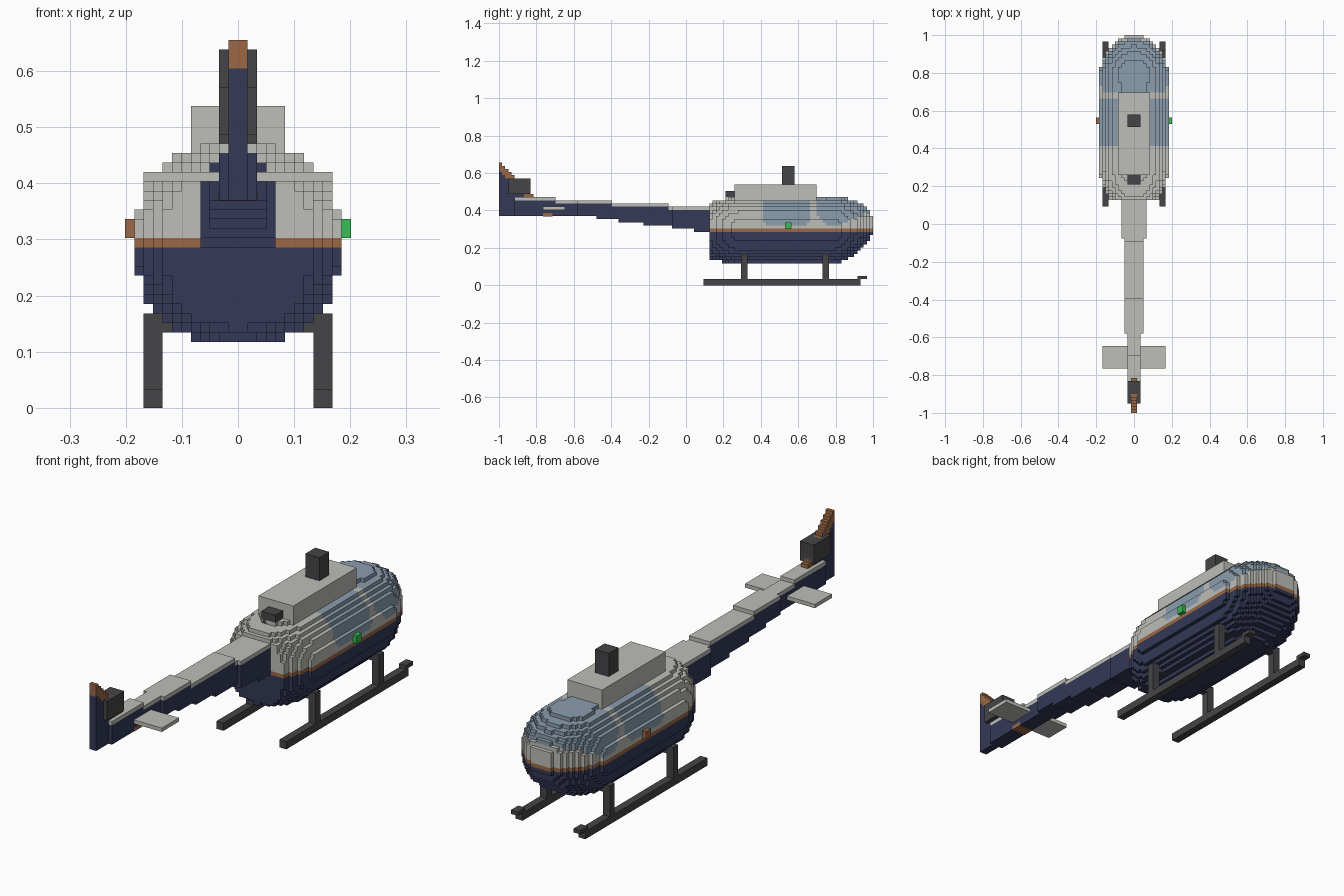
import bpy, bmesh

V = 2 / 119  # block size; lengthwise blocks count from the tail (0) to the nose (119)

cube = bpy.data.objects.get("Cube")
if cube:
    bpy.data.objects.remove(cube, do_unlink=True)


def material(name, rgb):
    m = bpy.data.materials.new(name)
    m.diffuse_color = (*rgb, 1)
    m.use_nodes = True
    bsdf = m.node_tree.nodes["Principled BSDF"]
    bsdf.inputs["Base Color"].default_value = (*rgb, 1)
    bsdf.inputs["Roughness"].default_value = 0.8
    return m


NAVY = material("navy", (0.033, 0.040, 0.093))
GREY = material("light_grey", (0.51, 0.51, 0.48))
ORANGE = material("orange", (0.33, 0.14, 0.06))
GLASS = material("glass_blue", (0.26, 0.34, 0.42))
DARK = material("dark_grey", (0.06, 0.06, 0.064))
GREEN = material("green", (0.04, 0.51, 0.09))


def finish(name, bm, mats):
    mesh = bpy.data.meshes.new(name)
    bm.to_mesh(mesh)
    bm.free()
    for m in mats:
        mesh.materials.append(m)
    ob = bpy.data.objects.new(name, mesh)
    bpy.context.collection.objects.link(ob)
    return ob


def boxes(name, mat, specs):
    """One object from boxes (x0, x1, k0, k1, z0, z1) in block units."""
    bm = bmesh.new()
    for x0, x1, k0, k1, z0, z1 in specs:
        for v in bmesh.ops.create_cube(bm, size=1)["verts"]:
            v.co.x = (x0 if v.co.x < 0 else x1) * V
            v.co.y = (k0 if v.co.y < 0 else k1) * V - 1
            v.co.z = (z0 if v.co.z < 0 else z1) * V
    return finish(name, bm, [mat])


# Fuselage: a blocky rounded body, cut flat at the rear
def scales(y):
    """Width and height scale of the cross-section at y."""
    if y > 0.79:
        s = max(0.01, 1 - ((y - 0.79) / 0.217) ** 1.8) ** 0.55
        return s, s
    if y < 0.30:
        s = (1 - ((0.30 - y) / 0.24) ** 2) ** 0.5
        return s, s ** 0.5
    return 1, 1


def solid_cells():
    cells = set()
    for k in range(67, 119):
        y = (k + 0.5) * V - 1
        sw, sh = scales(y)
        zc = 17.4 + 1.8 * max(0, (y - 0.6) / 0.4) ** 3
        for z in range(6, 29):
            w = abs(z + 0.5 - zc) / (10.5 * sh)
            for x in range(11):
                if (((x + 0.5) / (10.8 * sw)) ** 2.5 + w ** 2.5) < 1:
                    cells.update({(x, k, z), (-1 - x, k, z)})
    return cells


def cell_colour(k, z):
    """0 navy, 1 light grey, 2 orange, 3 glass."""
    if z < 17:
        return 0
    if z == 17:
        return 2
    if 84 <= k <= 98:
        trim = 1 if k in (84, 98) else 0
        return 3 if z >= 19 + trim else 1
    if k >= 101:
        sill = 19 + max(0, 104 - k) + max(0, k - 108) * 0.4
        return 3 if z >= sill else 1
    return 1


def build_fuselage():
    cells = solid_cells()
    bm = bmesh.new()
    verts = {}

    def vert(p):
        if p not in verts:
            verts[p] = bm.verts.new((p[0] * V, p[1] * V - 1, p[2] * V))
        return verts[p]

    for c in cells:
        for axis in range(3):
            for side in (0, 1):
                n = list(c)
                n[axis] += 2 * side - 1
                if tuple(n) in cells:
                    continue
                a, b = (axis + 1) % 3, (axis + 2) % 3
                ring = []
                for da, db in ((0, 0), (1, 0), (1, 1), (0, 1)):
                    p = list(c)
                    p[axis] += side
                    p[a] += da
                    p[b] += db
                    ring.append(vert(tuple(p)))
                f = bm.faces.new(ring if side else ring[::-1])
                f.material_index = cell_colour(c[1], c[2])
    finish("fuselage", bm, [NAVY, GREY, ORANGE, GLASS])


build_fuselage()

# Engine housing, rotor mast and exhaust
boxes("engine_housing", GREY, [(-5, 5, 75, 101, 25, 32)])
boxes("rotor_mast", DARK, [(-2, 2, 90, 94, 32, 38)])
boxes("exhaust", DARK, [(-2, 2, 72, 75, 26, 30)])

# Tail boom: stepped segments (k0, k1, half width, bottom, top)
boom = [(62, 67, 4, 17, 25), (55, 62, 4, 18, 25), (54, 55, 3, 19, 25),
        (46, 54, 3, 19, 26), (38, 46, 3, 20, 26), (36, 38, 3, 21, 26),
        (31, 36, 3, 21, 27), (25, 31, 3, 22, 27), (18, 25, 2, 22, 27),
        (5, 18, 2, 22, 28)]
boxes("boom_lower", NAVY, [(-w, w, a, b, lo, hi - 1) for a, b, w, lo, hi in boom])
boxes("boom_top", GREY, [(-w, w, a, b, hi - 1, hi) for a, b, w, lo, hi in boom])

# Tail fin with a stepped orange leading edge
boxes("tail_fin", NAVY, [(-1, 1, k, k + 1, 22, 36 - k) for k in range(12)])
boxes("fin_edge", ORANGE, [(-1, 1, k, k + 1, 36 - k, 39 - k) for k in range(12)])
boxes("tail_rotor_hub", DARK, [(-2, 2, 3, 10, 29, 34)])
boxes("stabilizer", GREY, [(-10, 10, 14, 21, 24, 25)])
boxes("tail_bumper", ORANGE, [(-2.05, 2.05, 14, 17, 21.95, 23)])

# Navigation lights
boxes("left_light", GREEN, [(11, 12, 91, 93, 18, 20)])
boxes("right_light", ORANGE, [(-12, -11, 91, 93, 18, 20)])

# Landing skids: rail, raised tip, two legs and braces on each side
for name, s in (("left", 1), ("right", -1)):
    inner, outer, root = 8 * s, 10 * s, 4 * s

    def span(a, b):
        return (min(a, b), max(a, b))

    rail = span(inner, outer)
    boxes(name + "_skid", DARK, [(*rail, 65, 115, 0, 2), (*rail, 114, 117, 2, 3)])
    boxes(name + "_skid_legs", DARK,
          [(*rail, k, k + 2, 2, 10) for k in (77, 103)]
          + [(*span(root, inner), k, k + 2, 8, 10) for k in (77, 103)])
